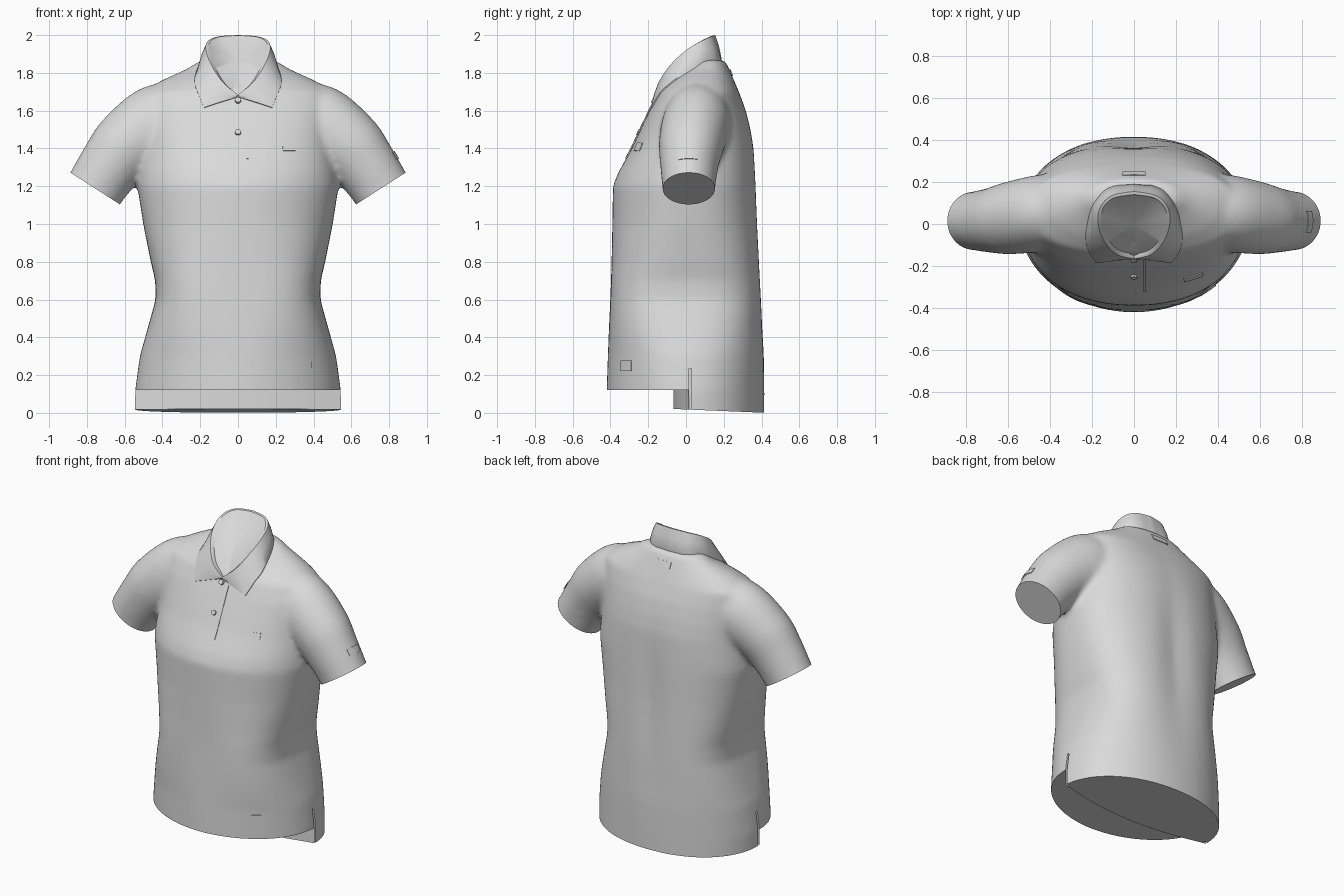
import bpy, bmesh, math
from mathutils import Vector, Matrix

if "Cube" in bpy.data.objects:
    bpy.data.objects.remove(bpy.data.objects["Cube"])

fabric = bpy.data.materials.new("light_grey_fabric")
fabric.diffuse_color = (0.7, 0.7, 0.7, 1)
fabric.use_nodes = True
fabric.node_tree.nodes["Principled BSDF"].inputs["Base Color"].default_value = fabric.diffuse_color


def add_object(name, bm):
    bmesh.ops.recalc_face_normals(bm, faces=bm.faces[:])
    me = bpy.data.meshes.new(name)
    bm.to_mesh(me)
    bm.free()
    me.materials.append(fabric)
    ob = bpy.data.objects.new(name, me)
    bpy.context.collection.objects.link(ob)
    return ob


def loft(bm, rings, caps=True):
    rows = [[bm.verts.new(p) for p in r] for r in rings]
    n = len(rows[0])
    for a, b in zip(rows, rows[1:]):
        for i in range(n):
            j = (i + 1) % n
            bm.faces.new((a[i], a[j], b[j], b[i]))
    if caps:
        bm.faces.new(rows[0][::-1])
        bm.faces.new(rows[-1])
    return rows


def catmull(pts, i, t):
    p = [Vector(pts[max(0, min(len(pts) - 1, i + k))]) for k in (-1, 0, 1, 2)]
    return 0.5 * (2 * p[1] + (p[2] - p[0]) * t
                  + (2 * p[0] - 5 * p[1] + 4 * p[2] - p[3]) * t * t
                  + (3 * p[1] - p[0] - 3 * p[2] + p[3]) * t ** 3)


def spow(v, e):
    return math.copysign(abs(v) ** e, v)


def bake(ob):
    dg = bpy.context.evaluated_depsgraph_get()
    me = bpy.data.meshes.new_from_object(ob.evaluated_get(dg))
    ob.modifiers.clear()
    ob.data = me


def smooth(ob, angle):
    bpy.ops.object.select_all(action='DESELECT')
    ob.select_set(True)
    bpy.context.view_layer.objects.active = ob
    bpy.ops.object.shade_smooth_by_angle(angle=math.radians(angle))


# Torso sections: height, half width, front y, back y, side y, front and back squareness
torso = [
    (-0.12, .545, -.42, .414, .0, 1.95, 2.15), (.12, .545, -.42, .415, .0, 1.95, 2.15),
    (.30, .52, -.414, .413, .0, 2.1, 2.3), (.45, .478, -.408, .406, .0, 2.5, 2.6),
    (.60, .436, -.401, .401, .0, 2.9, 2.9), (.70, .438, -.397, .397, .0, 2.9, 2.9),
    (.80, .462, -.394, .393, .0, 2.6, 2.75), (1.0, .502, -.39, .385, .0, 2.25, 2.5),
    (1.2, .533, -.387, .376, .01, 2.15, 2.4), (1.27, .528, -.36, .372, .015, 2.2, 2.4),
    (1.4, .51, -.288, .363, .03, 2.4, 2.4), (1.5, .505, -.242, .345, .04, 2.5, 2.4),
    (1.6, .505, -.194, .319, .05, 2.6, 2.4), (1.7, .50, -.143, .281, .07, 2.4, 2.4),
    (1.76, .405, -.085, .255, .08, 2.1, 2.3), (1.82, .275, -.005, .229, .11, 2.0, 2.2),
    (1.885, .17, .07, .20, .13, 2.0, 2.2)]
bm = bmesh.new()
rings = []
for k in range(len(torso) - 1):
    for s in range(4):
        f = s / 4
        z, hw, yf, yb, yc, nf, nb = [a + (b - a) * f for a, b in zip(torso[k], torso[k + 1])]
        ring = []
        for i in range(72):
            a = math.tau * i / 72
            c, sn = math.cos(a), math.sin(a)
            e = 2 / (nb if sn > 0 else nf)
            x = hw * spow(c, e)
            y = yc + (yb - yc if sn > 0 else yc - yf) * spow(sn, e)
            if sn > 0:  # shallow hollow along the spine
                y -= .02 * math.exp(-(x / .09) ** 2 - ((z - 1.0) / .4) ** 2)
            ring.append((x, y, z))
        rings.append(ring)
loft(bm, rings)

# Sleeves: centre x, y, z, outward direction x, z, half height, half depth
sleeve = [(.25, .07, 1.58, .30, .95, .195, .15), (.42, .055, 1.525, .50, .87, .215, .182),
          (.58, .03, 1.42, .72, .69, .19, .174), (.672, .018, 1.312, .82, .57, .17, .155),
          (.755, .015, 1.19, .84, .54, .158, .14), (.82, .015, 1.08, .84, .54, .155, .136)]
for side in (1, -1):
    rings = []
    for k in range(len(sleeve) - 1):
        for s in range(7 if k == len(sleeve) - 2 else 6):
            q = [catmull([r[j:j + 3] if j < 6 else (r[6], 0, 0) for r in sleeve], k, s / 6)
                 for j in (0, 3, 6)]
            (cx, cy, cz), (nx, nz, h), d = q[0], q[1], q[2].x
            rings.append([(side * (cx + nx * h * math.cos(a)), cy + d * math.sin(a),
                           cz + nz * h * math.cos(a))
                          for a in (math.tau * i / 40 for i in range(40))])
    loft(bm, rings)
shirt = add_object("shirt_body", bm)
mod = shirt.modifiers.new("blend", 'REMESH')
mod.mode = 'VOXEL'
mod.voxel_size = .016
mod = shirt.modifiers.new("soften", 'SMOOTH')
mod.factor = .5
mod.iterations = 14

# Cutters for the hems, cuffs and side slits
cutters = []


def cut(name, loc, size, rot=(0, 0, 0), shape=None):
    b = shape or bmesh.new()
    if not shape:
        bmesh.ops.create_cube(b, size=1, matrix=Matrix.Diagonal((*size, 1)))
    ob = add_object(name, b)
    ob.location, ob.rotation_euler, ob.hide_render = loc, rot, True
    cutters.append(ob)
    m = shirt.modifiers.new(name, 'BOOLEAN')
    m.operation, m.object, m.solver = 'DIFFERENCE', ob, 'EXACT'


cut("back_hem_cutter", (0, 0, -.182), (3, 3, .4), (-.042, 0, 0))
bm = bmesh.new()  # front hem is shorter, ending in a bowed step
outline = [(-.7, -1), (.7, -1)] + [(x, .018 - .085 * max(0, 1 - (x / .54) ** 2))
                                  for x in (.7 - i * .07 for i in range(21))]
loft(bm, [[(x, y, z) for x, y in outline] for z in (-.3, .12)])
cut("front_hem_cutter", (0, 0, 0), None, shape=bm)
for side in (1, -1):
    cut("cuff_cutter", (side * (.755 + .54 * .15), 0, 1.187 - .84 * .15), (.55, .8, .3),
        (0, -side * math.atan2(.54, .84), 0))
    cut("slit_cutter", (side * .55, .022, .1), (.07, .014, .27))
bpy.context.view_layer.update()
bake(shirt)
for ob in cutters:
    bpy.data.objects.remove(ob)
smooth(shirt, 40)

# Collar: folded flap resting on the shoulders, rolled rim and the closed neck inside
rim = [(0, -.165, 1.685), (.08, -.145, 1.75), (.14, -.085, 1.84), (.17, 0, 1.92),
       (.16, .08, 1.968), (.105, .135, 1.993), (0, .155, 2.0)]
edge = [(0, -.17, 1.678), (.18, -.18, 1.615), (.227, -.095, 1.725), (.222, 0, 1.805),
        (.195, .09, 1.86), (.12, .175, 1.885), (0, .193, 1.885)]
half = []
for k in range(6):
    for s in range(6):
        t = s / 6
        half.append((catmull(rim, k, t),
                     Vector(edge[k]).lerp(Vector(edge[k + 1]), t) if k < 2
                     else catmull(edge, k, t)))
half.append((Vector(rim[-1]), Vector(edge[-1])))
flip = lambda v: Vector((-v.x, v.y, v.z))
pairs = half + [(flip(r), flip(e)) for r, e in half[-2:0:-1]]
mid = Vector((0, 0, 1.87))
loops = [[], [], [], [], [], []]
for r, e in pairs:
    out = Vector((r.x, r.y, 0)).normalized()
    ok, near, nor, idx = shirt.closest_point_on_mesh(e)
    e = near + nor * .006
    loops[0].append(near - nor * .02)
    loops[1].append(e)
    loops[2].append(e.lerp(r, .55) + out * .004)
    loops[3].append(r)
    loops[4].append(r - out * .014 + Vector((0, 0, -.002)))
    loops[5].append((r - out * .018).lerp(mid, .03) + Vector((0, 0, -.01)))
bm = bmesh.new()
rows = loft(bm, loops, caps=False)
centre = bm.verts.new(mid)
for i, v in enumerate(rows[-1]):
    bm.faces.new((v, rows[-1][(i + 1) % len(pairs)], centre))
smooth(add_object("collar", bm), 40)


# Thin patches that follow the cloth
def patch(name, loc, w, h, normal, thick=.004):
    b = bmesh.new()
    bmesh.ops.create_grid(b, x_segments=8, y_segments=8, size=.5)
    n = Vector(normal).normalized()
    u = Vector((0, 0, 1)).cross(n).normalized()
    v = n.cross(u)
    for p in b.verts:
        p.co = Vector(loc) + u * p.co.x * w + v * p.co.y * h
    ob = add_object(name, b)
    m = ob.modifiers.new("follow", 'SHRINKWRAP')
    m.target, m.wrap_method, m.offset = shirt, 'NEAREST_SURFACEPOINT', .004
    m.wrap_mode = 'ABOVE_SURFACE'
    m = ob.modifiers.new("thickness", 'SOLIDIFY')
    m.thickness, m.offset = thick, 0
    bpy.context.view_layer.update()
    bake(ob)
    smooth(ob, 30)


patch("placket_seam", (.05, -.23, 1.49), .01, .34, (0, -.9, .45))
patch("chest_label", (.29, -.275, 1.418), .1, .045, (.2, -.9, .4))
patch("sleeve_label", (.83, .01, 1.36), .1, .045, (.84, 0, .54))
patch("hem_label", (.35, -.32, .25), .1, .055, (.5, -.85, 0))
patch("back_label", (0, .235, 1.8), .11, .04, (0, .85, .5))

# Buttons
for z, y in ((1.655, -.172), (1.485, -.25)):
    b = bmesh.new()
    rot = Vector((0, -.9, .45)).to_track_quat('Z', 'Y').to_matrix().to_4x4()
    bmesh.ops.create_cone(b, cap_ends=True, segments=20, radius1=.017, radius2=.015,
                          depth=.016, matrix=Matrix.Translation((0, y, z)) @ rot)
    smooth(add_object("button", b), 30)
